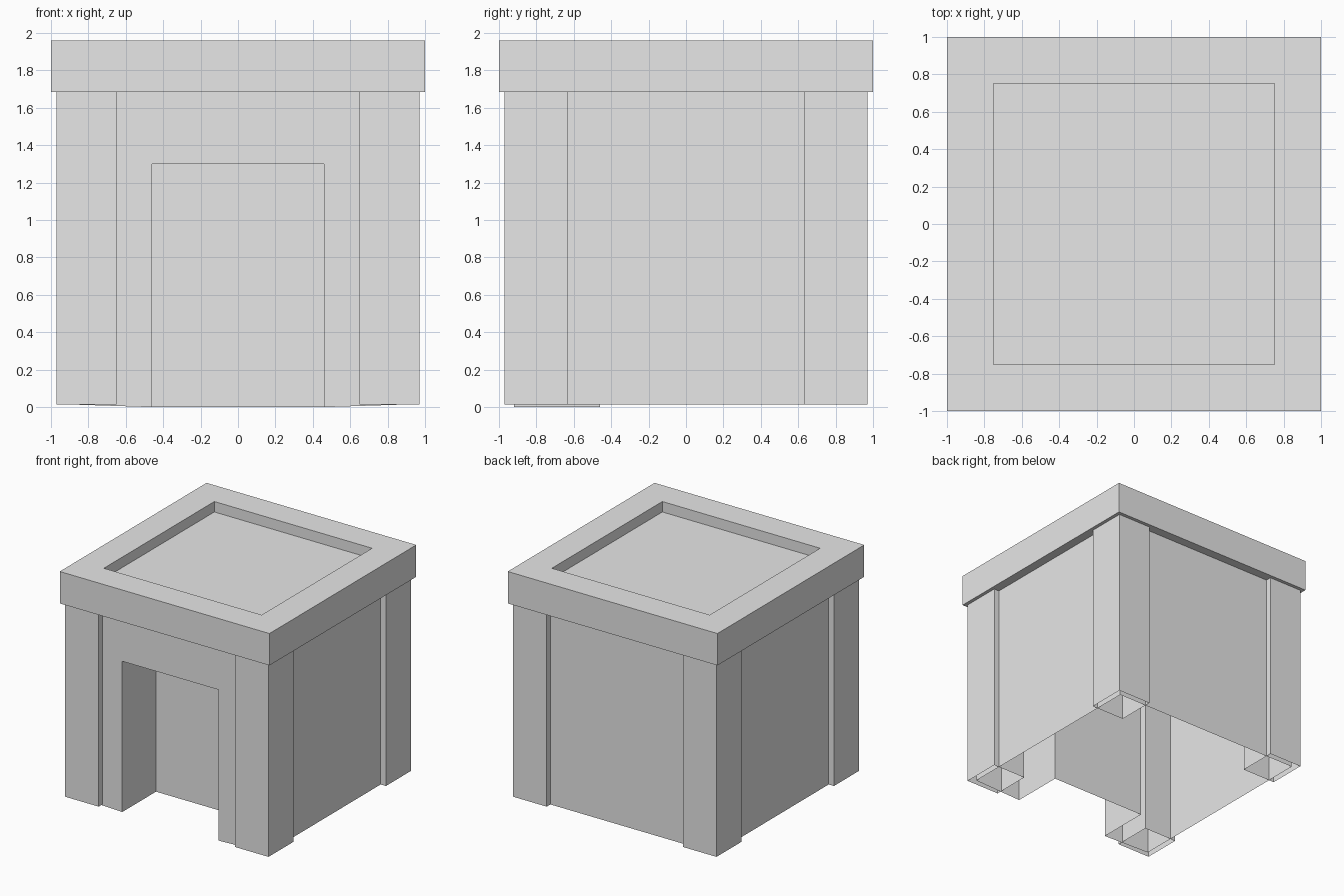
import bpy
import bmesh
from mathutils import Vector

cube = bpy.data.objects.get("Cube")
if cube:
    bpy.data.objects.remove(cube, do_unlink=True)

stone = bpy.data.materials.new("grey_stone")
stone.use_nodes = True
GREY = (0.8, 0.8, 0.8, 1)
stone.diffuse_color = GREY
stone.node_tree.nodes["Principled BSDF"].inputs["Base Color"].default_value = GREY

UP, DOWN, FRONT = Vector((0, 0, 1)), Vector((0, 0, -1)), Vector((0, -1, 0))
WALL, BASE, EAVE = 0.92, 0.015, 1.685
DOOR_W, DOOR_H = 0.46, 1.3


def finish(name, bm):
    mesh = bpy.data.meshes.new(name)
    bm.to_mesh(mesh)
    bm.free()
    mesh.materials.append(stone)
    obj = bpy.data.objects.new(name, mesh)
    bpy.context.collection.objects.link(obj)
    return obj


def box(lo, hi, open_sides=()):
    """Box between two corners, with the faces toward open_sides left out."""
    lo, hi = Vector(lo), Vector(hi)
    bm = bmesh.new()
    bmesh.ops.create_cube(bm, size=1)
    for v in bm.verts:
        v.co = (lo + hi) / 2 + v.co * (hi - lo)
    bm.normal_update()
    gone = [f for f in bm.faces if any(f.normal.dot(d) > 0.9 for d in open_sides)]
    bmesh.ops.delete(bm, geom=gone, context="FACES")
    return bm


# Hollow walls: sides and back, open underneath
finish("walls", box((-WALL, -WALL, BASE), (WALL, WALL, EAVE), (UP, DOWN, FRONT)))

# Front wall outline around the doorway
half = [(DOOR_W, DOOR_H), (DOOR_W, 0), (WALL, BASE), (WALL, EAVE)]
outline = half + [(-x, z) for x, z in reversed(half)]
bm = bmesh.new()
bm.faces.new([bm.verts.new((x, -WALL, z)) for x, z in outline])
bm.normal_update()
if bm.faces[:][0].normal.y > 0:
    bmesh.ops.reverse_faces(bm, faces=bm.faces[:])
finish("front_wall", bm)

# Doorway niche, its faces turned inward
bm = box((-DOOR_W, -WALL, 0), (DOOR_W, -0.46, DOOR_H), (DOWN, FRONT))
bmesh.ops.reverse_faces(bm, faces=bm.faces[:])
finish("doorway_niche", bm)

# Corner posts, open underneath
for side, sx in (("left", 1), ("right", -1)):
    for end, sy in (("front", -1), ("back", 1)):
        xs = sorted((sx * 0.65, sx * 0.97))
        ys = sorted((sy * 0.63, sy * 0.97))
        finish(f"{end}_{side}_post",
               box((xs[0], ys[0], BASE), (xs[1], ys[1], EAVE), (UP, DOWN)))

# Flat roof slab with a sunken panel
bm = box((-1, -1, EAVE), (1, 1, 1.96))
top = next(f for f in bm.faces if f.normal.z > 0.9)
bmesh.ops.inset_individual(bm, faces=[top], thickness=0.35)
rim = bmesh.ops.extrude_discrete_faces(bm, faces=[top])["faces"]
bmesh.ops.translate(bm, verts=rim[0].verts[:], vec=(0, 0, -0.09))
finish("roof_slab", bm)
